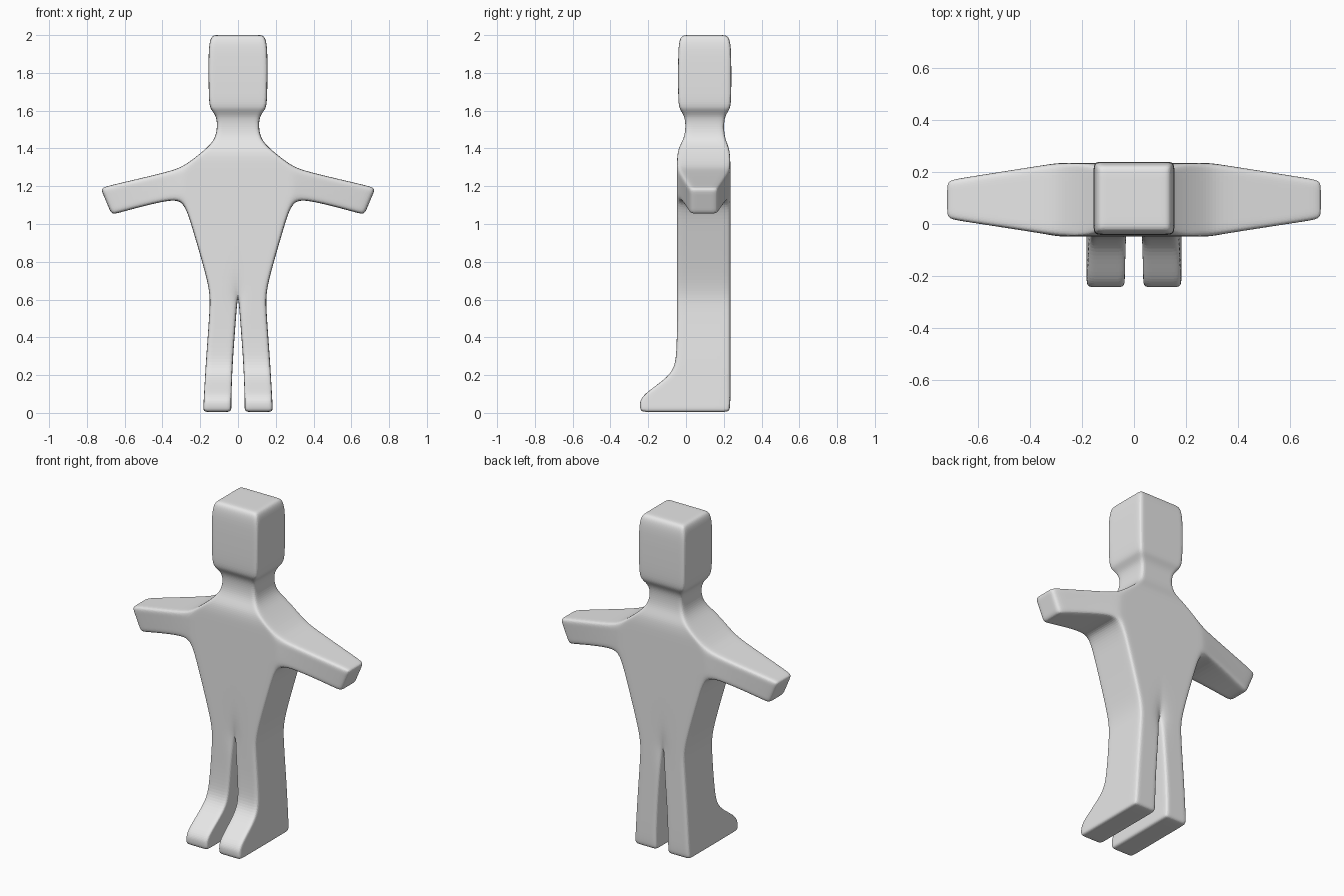
import bpy, bmesh

mat = bpy.data.materials.new("light grey")
mat.diffuse_color = (0.8, 0.8, 0.8, 1)

# Half-body rows from sole to crown: z, inner x, outer x, front y, back y
rows = [
    (0.005, 0.035, 0.185, -0.240, 0.230),   # sole
    (0.040, 0.035, 0.183, -0.246, 0.234),
    (0.095, 0.035, 0.180, -0.238, 0.235),   # toe top
    (0.200, 0.031, 0.174, -0.070, 0.235),   # instep
    (0.300, 0.026, 0.168, -0.048, 0.235),   # ankle
    (0.540, 0.008, 0.150, -0.048, 0.235),   # thigh
    (0.630, 0.000, 0.148, -0.030, 0.217),   # crotch
    (0.740, 0.000, 0.172, -0.048, 0.235),   # hips
    (0.980, 0.000, 0.242, -0.048, 0.235),   # waist
    (1.120, 0.000, 0.285, -0.048, 0.235),   # armpit
    (1.165, 0.000, 0.300, -0.048, 0.235),
    (1.255, 0.000, 0.295, -0.048, 0.235),
    (1.305, 0.000, 0.285, -0.048, 0.235),   # shoulder
    (1.400, 0.000, 0.165, -0.046, 0.233),
    (1.460, 0.000, 0.112, -0.002, 0.200),   # neck
    (1.570, 0.000, 0.108, -0.002, 0.200),
    (1.605, 0.000, 0.148, -0.036, 0.234),   # jaw
    (1.660, 0.000, 0.155, -0.042, 0.240),
    (1.880, 0.000, 0.157, -0.042, 0.240),
    (1.960, 0.000, 0.152, -0.038, 0.236),
    (2.000, 0.000, 0.138, -0.025, 0.222),   # crown
]
ARMPIT, CROTCH = 9, 6

# Arm stations: bottom (x, z), top (x, z), front y, back y
stations = [
    ((0.355, 1.133), (0.365, 1.277), -0.035, 0.225),
    ((0.620, 1.063), (0.685, 1.203), 0.012, 0.176),
    ((0.668, 1.048), (0.728, 1.190), 0.020, 0.168),
]

pts = {}      # plan points: key -> (x, z, front y, back y)
quads = []    # counter-clockwise as seen from the front

# Leg, torso, neck and head panel
for r, (z, xi, xo, yf, yb) in enumerate(rows):
    for c, x in enumerate((xi, xi + 0.036, xo - 0.036, xo)):
        f, b = yf, yb
        if r == CROTCH and c > 0:           # only the crotch seam is recessed
            f, b = -0.048, 0.235
        pts["body", r, c] = (x, z, f, b)
for r in range(len(rows) - 1):
    for c in range(3):
        quads.append((("body", r, c), ("body", r, c + 1),
                      ("body", r + 1, c + 1), ("body", r + 1, c)))

# Arm panel, growing out of the torso side
prev = [("body", ARMPIT + i, 3) for i in range(4)]
for s, ((xb, zb), (xt, zt), yf, yb) in enumerate(stations):
    cur = []
    for i, t in enumerate((0, 0.26, 0.74, 1)):
        key = ("arm", s, i)
        pts[key] = (xb + (xt - xb) * t, zb + (zt - zb) * t, yf, yb)
        cur.append(key)
    for i in range(3):
        quads.append((prev[i], cur[i], cur[i + 1], prev[i + 1]))
    prev = cur

# Turn the panels into a solid half body with support layers near both faces
edges = {(q[i], q[(i + 1) % 4]) for q in quads for i in range(4)}
rim = [(a, b) for a, b in edges
       if (b, a) not in edges and max(pts[a][0], pts[b][0]) > 1e-6]
rim_keys = {k for e in rim for k in e}
bm = bmesh.new()
verts = {}
for k, (x, z, yf, yb) in pts.items():
    layers = (yf, yf + 0.042, yb - 0.042, yb)
    for n in (range(4) if k in rim_keys else (0, 3)):
        verts[k, n] = bm.verts.new((x, layers[n], z))
for q in quads:
    bm.faces.new([verts[k, 0] for k in q])
    bm.faces.new([verts[k, 3] for k in reversed(q)])
for a, b in rim:
    for n in range(3):
        bm.faces.new((verts[b, n], verts[a, n], verts[a, n + 1], verts[b, n + 1]))

mesh = bpy.data.meshes.new("body")
bm.to_mesh(mesh)
bm.free()
mesh.materials.append(mat)
body = bpy.data.objects.new("body", mesh)
bpy.context.collection.objects.link(body)

# Mirror to the other side and round everything off
mirror = body.modifiers.new("mirror", 'MIRROR')
mirror.use_clip = True
mirror.merge_threshold = 0.0005
sub = body.modifiers.new("rounding", 'SUBSURF')
sub.levels = sub.render_levels = 3
